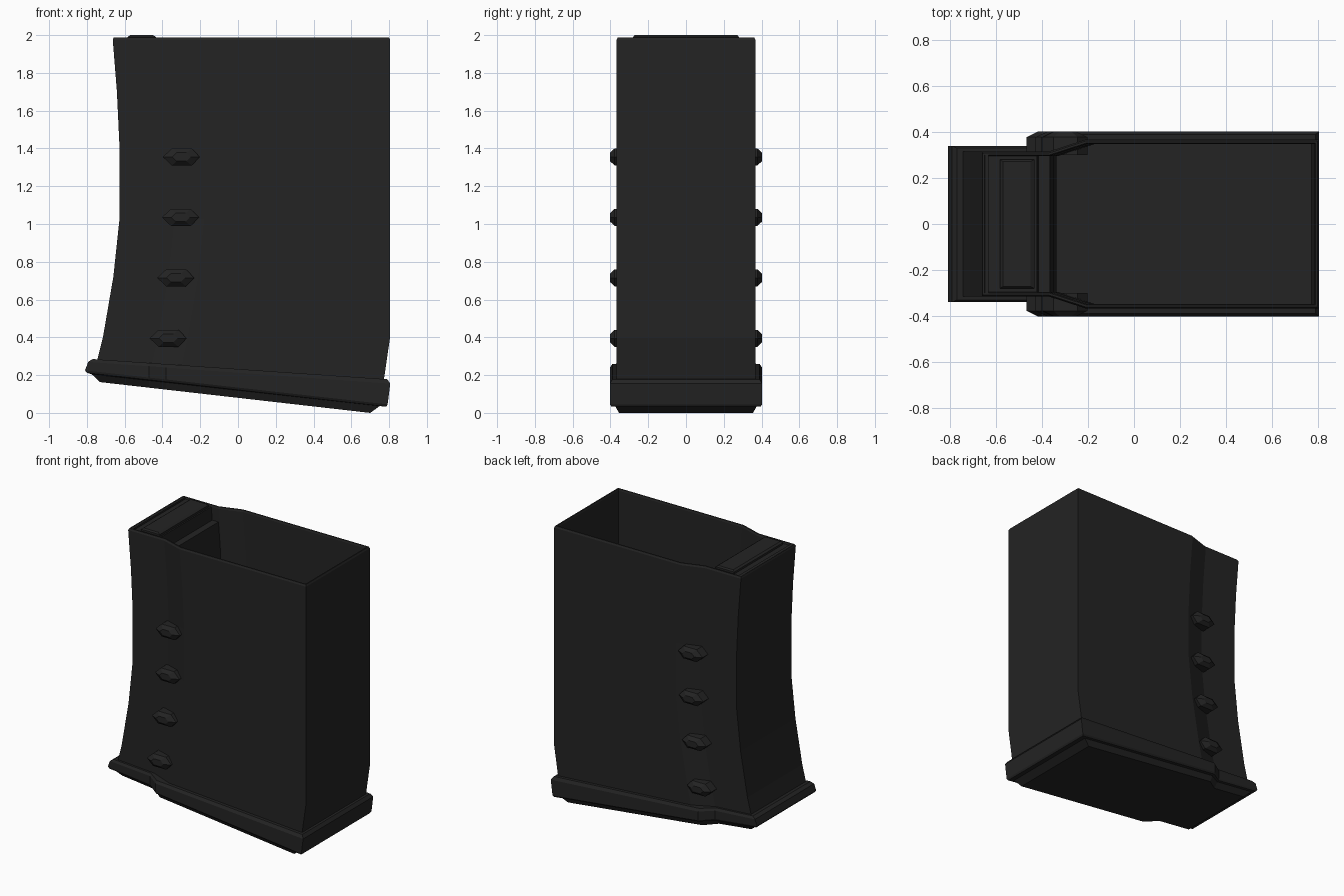
import bpy, bmesh

if "Cube" in bpy.data.objects:
    bpy.data.objects.remove(bpy.data.objects["Cube"])

mat = bpy.data.materials.new("matte black")
mat.diffuse_color = (0.017, 0.017, 0.017, 1)
mat.use_nodes = True
mat.node_tree.nodes["Principled BSDF"].inputs["Base Color"].default_value = mat.diffuse_color


def loft(name, rings):
    """Skin a list of equal-length closed rings and cap both ends."""
    bm = bmesh.new()
    vs = [[bm.verts.new(p) for p in r] for r in rings]
    n = len(vs[0])
    for a, b in zip(vs, vs[1:]):
        for i in range(n):
            j = (i + 1) % n
            bm.faces.new((a[i], a[j], b[j], b[i]))
    bm.faces.new(vs[0][::-1])
    bm.faces.new(vs[-1])
    bmesh.ops.recalc_face_normals(bm, faces=bm.faces)
    me = bpy.data.meshes.new(name)
    bm.to_mesh(me)
    bm.free()
    me.materials.append(mat)
    ob = bpy.data.objects.new(name, me)
    bpy.context.collection.objects.link(ob)
    return ob


def outline(x0, xa, xb, x1, narrow, wide, zf):
    """Stepped outline: narrow spine, sloped shoulder, wide rear."""
    half = [(x0, narrow), (xa, narrow), (xb, wide), (x1, wide)]
    pts = [(x, -y) for x, y in half] + [(x, y) for x, y in half[::-1]]
    return [(x, y, zf(x)) for x, y in pts]


def interp(table, z):
    for (z0, a), (z1, b) in zip(table, table[1:]):
        if z <= z1:
            return a + (b - a) * (z - z0) / (z1 - z0)
    return table[-1][1]


FRONT = [(0.2, -0.765), (0.4, -0.715), (0.72, -0.66), (1.03, -0.627),
         (1.4, -0.627), (1.7, -0.641), (2.0, -0.665)]
REAR = [(0.1, 0.762), (0.4, 0.805), (2.0, 0.805)]
LEVELS = [0.4, 0.72, 1.03, 1.2, 1.4, 1.55, 1.7, 1.85, 1.975]


def body_ring(z, t=0.0, slant=False):
    f, r = interp(FRONT, z), interp(REAR, 0.14 if slant else z)
    zf = (lambda x: 0.19 - 0.06 * x) if slant else (lambda x: z)
    return outline(f + t, f + 0.29 + t / 2, f + 0.45 + t / 2, r - t,
                   0.315 - t, 0.367 - t, zf)


# Hollow curved shell: outside going up, over the rim, inside going down
rings = [body_ring(0.235, 0, True)] + [body_ring(z) for z in LEVELS]
rings += [body_ring(1.988, 0.006), body_ring(1.988, 0.014)]
rings += [body_ring(z, 0.018) for z in LEVELS[::-1]]
rings += [body_ring(0.3, 0.018)]
loft("magazine_body", rings)


# Solid spine inside the front of the shell
def box_ring(z, d0, d1, hy):
    f = interp(FRONT, z)
    return [(f + d0, -hy, z), (f + d1, -hy, z), (f + d1, hy, z), (f + d0, hy, z)]


loft("spine", [box_ring(z, 0.01, 0.24, 0.305) for z in [0.3] + LEVELS])
loft("spine_ledge", [box_ring(z, 0.2, 0.29, 0.305) for z in [0.3] + LEVELS[:-2] + [1.88]])
loft("spine_front_lip", [box_ring(z, 0.005, 0.03, 0.305) for z in (1.9, 1.987)])
loft("spine_top_bar", [box_ring(1.96, 0.08, 0.23, 0.28), box_ring(1.99, 0.08, 0.23, 0.28),
                       box_ring(2.0, 0.095, 0.215, 0.272)])


# Slanted base plate with a chamfered underside and rounded-over band
def plate_ring(x0, x1, narrow, wide, zl, zr):
    return outline(x0, -0.47, -0.38, x1, narrow, wide,
                   lambda x: zl + (zr - zl) * (x - x0) / (x1 - x0))


loft("base_plate", [plate_ring(*p) for p in (
    (-0.73, 0.70, 0.29, 0.355, 0.163, 0.0),
    (-0.775, 0.75, 0.32, 0.375, 0.205, 0.036),
    (-0.80, 0.785, 0.335, 0.395, 0.212, 0.033),
    (-0.81, 0.792, 0.34, 0.403, 0.225, 0.045),
    (-0.793, 0.806, 0.34, 0.403, 0.27, 0.155),
    (-0.77, 0.79, 0.33, 0.39, 0.285, 0.178))])


# Hexagonal grip ribs on both sides of the shoulder
def rib_ring(cx, cz, s, y, k):
    return [(cx + x * k, s * y, cz + z * k) for x, z in
            ((-0.098, 0), (-0.05, 0.045), (0.055, 0.045),
             (0.098, 0), (0.055, -0.045), (-0.05, -0.045))]


for i, (cx, cz) in enumerate([(-0.3, 1.355), (-0.305, 1.035), (-0.33, 0.715), (-0.37, 0.395)]):
    for s, side in ((-1, "front"), (1, "back")):
        loft(f"grip_rib_{side}_{i + 1}", [rib_ring(cx, cz, s, 0.3, 1),
                                          rib_ring(cx, cz, s, 0.378, 1),
                                          rib_ring(cx, cz, s, 0.402, 0.5)])
